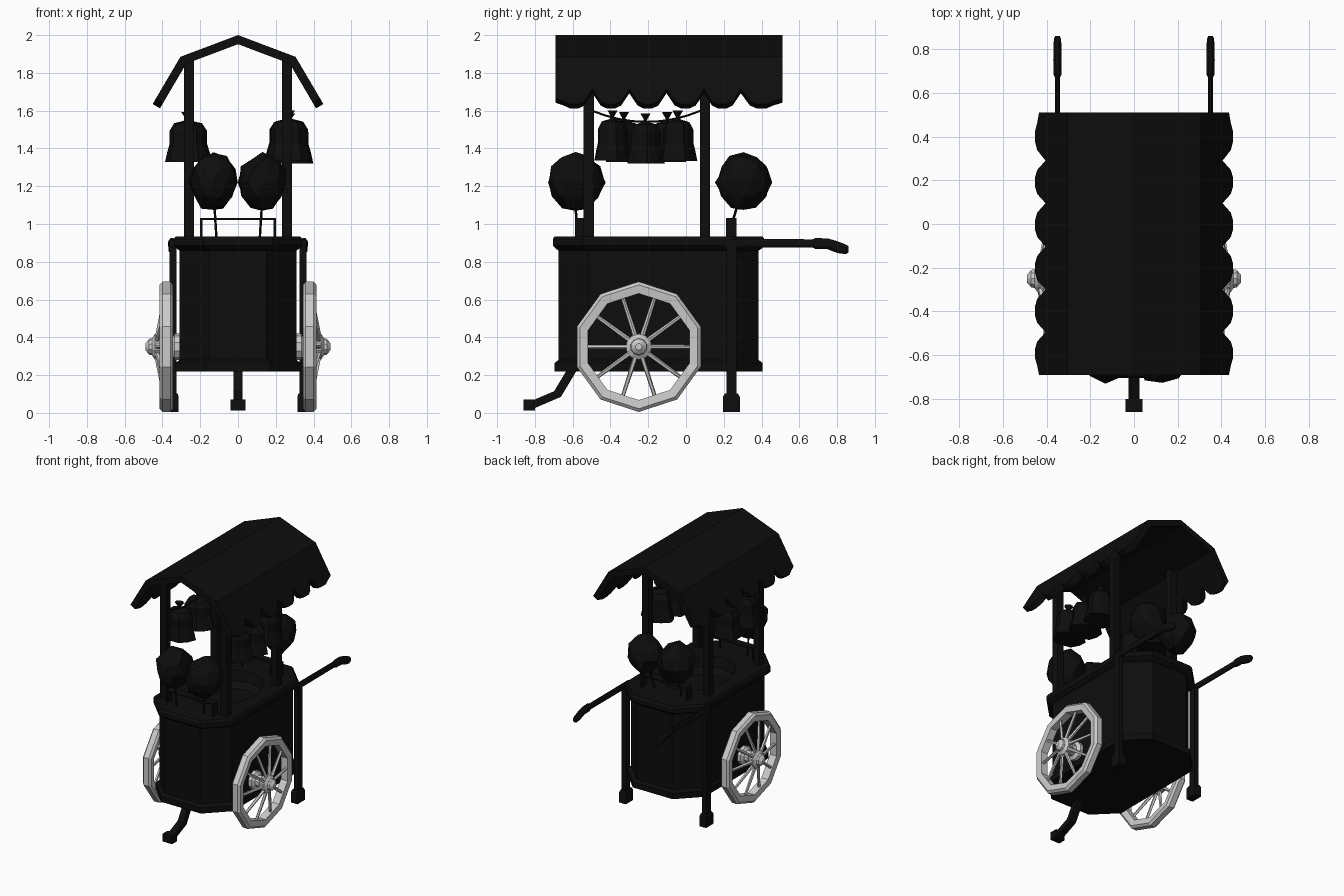
import bpy, bmesh, math, random
from mathutils import Vector

if "Cube" in bpy.data.objects:
    bpy.data.objects.remove(bpy.data.objects["Cube"])

random.seed(4)
black = bpy.data.materials.new("black")
black.diffuse_color = (0.004, 0.004, 0.004, 1)
black.use_nodes = True
black.node_tree.nodes["Principled BSDF"].inputs["Base Color"].default_value = black.diffuse_color


def make(name, bm, mat=black, normals=True):
    if normals:
        bmesh.ops.recalc_face_normals(bm, faces=bm.faces)
    me = bpy.data.meshes.new(name)
    bm.to_mesh(me)
    bm.free()
    ob = bpy.data.objects.new(name, me)
    bpy.context.collection.objects.link(ob)
    if mat:
        me.materials.append(mat)
    return ob


def loft(name, rings, mat=black, closed=False):
    """Skin a list of equal-length point rings; ends are capped unless closed."""
    bm = bmesh.new()
    vs = [[bm.verts.new(p) for p in r] for r in rings]
    n = len(vs[0])
    for a, b in zip(vs, vs[1:] + (vs[:1] if closed else [])):
        for i in range(n):
            j = (i + 1) % n
            bm.faces.new((a[i], a[j], b[j], b[i]))
    if not closed:
        bm.faces.new(vs[0])
        bm.faces.new(vs[-1])
    return make(name, bm, mat)


def circle(n, phase=0.0):
    return [(math.cos(phase + i * math.tau / n), math.sin(phase + i * math.tau / n)) for i in range(n)]


def box(name, x0, x1, y0, y1, z0, z1):
    return loft(name, [[(x0, y0, z), (x1, y0, z), (x1, y1, z), (x0, y1, z)] for z in (z0, z1)])


def rod(name, pts, r, n=6, mat=black):
    """Tube of radius r (number or list) through points."""
    pts = [Vector(p) for p in pts]
    rs = r if isinstance(r, (list, tuple)) else [r] * len(pts)
    rings = []
    for i, p in enumerate(pts):
        d = (pts[min(i + 1, len(pts) - 1)] - pts[max(i - 1, 0)]).normalized()
        u = d.cross(Vector((0, 1, 0)) if abs(d.y) < 0.8 else Vector((1, 0, 0))).normalized()
        v = d.cross(u)
        rings.append([p + (u * c + v * s) * rs[i] for c, s in circle(n, math.pi / n)])
    return loft(name, rings, mat)


def wheel_lathe(name, prof, s, n=10, closed=False):
    """Turn (radius, x) profile round the axle."""
    return loft(name, [[(s * x, -0.25 + r * a, 0.35 + r * b) for a, b in circle(n, math.pi / 2)]
                       for r, x in prof], None, closed)


# Cart body: chamfered tub with plinth, counter lip and sunken bowl
def octagon(g, z):
    hx, hy, c = 0.31 + g, 0.53 + g, 0.16
    q = [(hx, -hy + c), (hx, hy - c), (hx - c, hy), (c - hx, hy),
         (-hx, hy - c), (-hx, c - hy), (c - hx, -hy), (hx - c, -hy)]
    out = []
    for a, b in zip(q, q[1:] + q[:1]):
        out += [a, ((a[0] + b[0]) / 2, (a[1] + b[1]) / 2)]
    return [(x, y - 0.145, z) for x, y in out]


def bowl(k, z):
    out = []
    for x, y, _ in octagon(0, 0):
        a = math.atan2((y + 0.145) / 0.53, x / 0.31)
        out.append((0.24 * k * math.cos(a), -0.145 + 0.31 * k * math.sin(a), z))
    return out


levels = [(0.02, 0.22), (0.02, 0.265), (0, 0.28), (0, 0.86), (0.015, 0.87), (0.03, 0.885), (0.03, 0.92), (0.02, 0.935)]
loft("cart_body", [octagon(g, z) for g, z in levels] + [bowl(1, 0.935), bowl(0.95, 0.86), bowl(0.8, 0.82)])

# Canopy with scalloped eaves
bm = bmesh.new()
notches = [-0.69, -0.495, -0.3, -0.103, 0.095, 0.29, 0.51]
for s in (1, -1):
    def slope(t, y):
        return bm.verts.new((s * (0.305 + 0.147 * t), y, 1.885 - 0.25 * t))
    for k, (a, b) in enumerate(zip(notches, notches[1:])):
        w = b - a
        top = [bm.verts.new((0, a, 2.0)), bm.verts.new((0, b, 2.0)), slope(0, b), slope(0, a)]
        ends = 0.88 if k == 0 else 0.68, 0.88 if k == 5 else 0.68
        edge = [slope(0, a), slope(0, b), slope(ends[1], b), slope(0.94, b - w * 0.22), slope(1, b - w * 0.38),
                slope(1, a + w * 0.38), slope(0.94, a + w * 0.22), slope(ends[0], a)]
        for f in (top, edge):
            bm.faces.new(f[::-1] if s > 0 else f)
bmesh.ops.remove_doubles(bm, verts=bm.verts, dist=0.0005)
bm.normal_update()
roof = make("canopy", bm, normals=False)
m = roof.modifiers.new("thickness", "SOLIDIFY")
m.thickness, m.offset, m.use_even_offset = 0.045, -1, True

# Front prop leg
rings = [[(x, y + dy, z + dz) for x, dy, dz in ((-0.025, -0.018, 0.015), (0.025, -0.018, 0.015),
                                              (0.025, 0.018, -0.015), (-0.025, 0.018, -0.015))]
         for y, z in ((-0.59, 0.25), (-0.68, 0.1), (-0.82, 0.04))]
loft("prop_leg", rings)
box("prop_foot", -0.04, 0.04, -0.86, -0.8, 0.012, 0.072)

# Axle
rod("axle", [(-0.44, -0.25, 0.35), (0.44, -0.25, 0.35)], 0.025, 8, None)

for s in (1, -1):
    # Canopy posts
    for y in (-0.515, 0.1):
        box("canopy_post", s * 0.232, s * 0.286, y - 0.027, y + 0.027, 0.92, 1.88)

    # Rear legs and feet
    box("rear_leg", s * 0.325, s * 0.362, 0.215, 0.268, 0.05, 0.9)
    loft("rear_foot", [[(s * 0.342 + a * w, 0.24 + b * w * 1.6, z) for a, b in ((-1, -1), (1, -1), (1, 1), (-1, 1))]
                       for w, z in ((0.028, 0.005), (0.028, 0.085), (0.022, 0.102))])

    # Push handles with grips
    sections = [(0.2, 0.897, 0.014, 0.025), (0.67, 0.897, 0.012, 0.024), (0.685, 0.897, 0.02, 0.031),
                (0.75, 0.895, 0.021, 0.031), (0.8, 0.878, 0.02, 0.034), (0.845, 0.866, 0.018, 0.028),
                (0.86, 0.866, 0.012, 0.018)]
    loft("push_handle", [[(s * 0.35 + c * hx, y, z + d * hz) for c, d in circle(8, math.pi / 8)]
                         for y, z, hx, hz in sections])

    # Wheels: rim, hub, inner collar and dished spokes
    wheel_lathe("wheel_rim", [(0.345, 0.358), (0.345, 0.4), (0.328, 0.415), (0.282, 0.41),
                              (0.282, 0.352), (0.328, 0.345)], s, closed=True)
    wheel_lathe("wheel_hub", [(0.045, 0.385), (0.065, 0.4), (0.068, 0.44), (0.045, 0.455), (0.042, 0.47), (0.018, 0.49)], s)
    wheel_lathe("wheel_collar", [(0.07, 0.305), (0.07, 0.335), (0.045, 0.35), (0.045, 0.39)], s)
    for a, b in circle(10):
        rod("spoke", [(s * 0.43, -0.25 + 0.05 * a, 0.35 + 0.05 * b),
                      (s * 0.385, -0.25 + 0.3 * a, 0.35 + 0.3 * b)], [0.013, 0.01], 5, None)

    # Sagging rope between the posts, with tied bags
    def rope_z(y):
        return 1.54 + 0.06 * ((y + 0.21) / 0.29) ** 2
    ys = [-0.5 + 0.58 * i / 8 for i in range(9)]
    rod("rope", [(s * 0.26, y, rope_z(y)) for y in ys], 0.006, 5)
    for y in ((-0.39, -0.215, -0.045) if s > 0 else (-0.33, -0.1)):
        z0 = rope_z(y) - 1.56
        turn = random.uniform(0, 1)
        prof = [(0.125, 1.335), (0.112, 1.39), (0.1, 1.43), (0.1, 1.5), (0.075, 1.54), (0.022, 1.553),
                (0.01, 1.565), (0.034, 1.6)]
        rings = []
        for r, z in prof:
            rings.append([(s * 0.268 + r * c * (1 + 0.05 * (-1) ** i), y + 0.8 * r * d * (1 + 0.05 * (-1) ** i),
                           z + z0 * 0.7) for i, (c, d) in enumerate(circle(10, turn))])
        loft("tied_bag", rings)

# Stick racks and candy floss puffs at both ends of the counter
for y, puff_y, ry in ((-0.56, -0.585, 0.152), (0.24, 0.305, 0.142)):
    box("rack_top", -0.2, 0.2, y - 0.028, y + 0.028, 1.02, 1.032)
    for s in (1, -1):
        box("rack_side", s * 0.188, s * 0.2, y - 0.028, y + 0.028, 0.92, 1.025)
        rod("floss_stick", [(s * 0.115, y - 0.02, 0.93), (s * 0.132, puff_y, 1.2)], 0.007, 5)
        bm = bmesh.new()
        bmesh.ops.create_icosphere(bm, subdivisions=2, radius=1)
        for v in bm.verts:
            k = random.uniform(0.9, 1.07)
            taper = 1 + 0.12 * v.co.z if v.co.z < 0 else 1
            v.co = Vector((s * 0.13 + v.co.x * 0.13 * k * taper, puff_y + v.co.y * ry * k * taper,
                           1.22 + v.co.z * 0.155 * k))
        make("floss_puff", bm)
